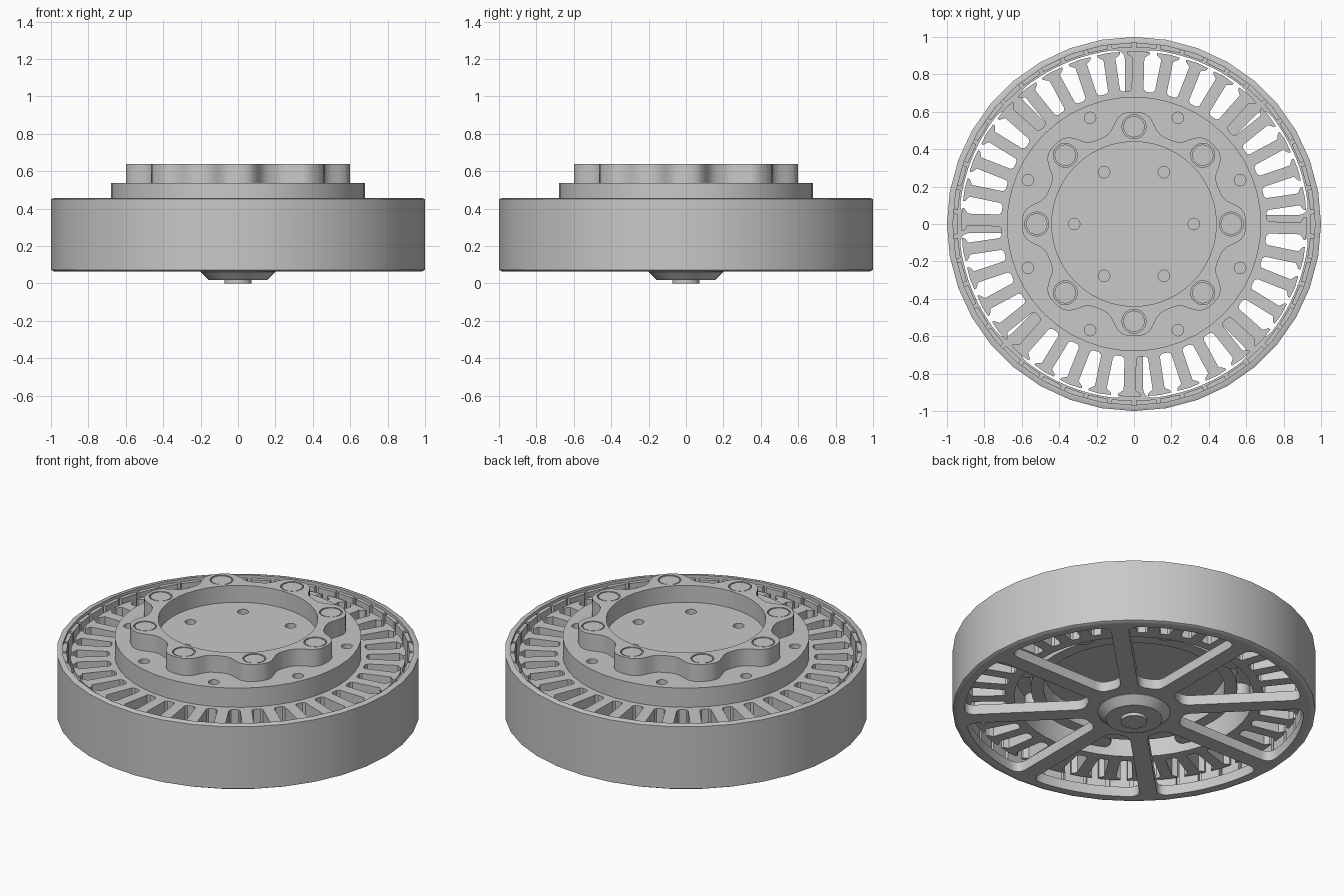
import bpy, bmesh
from math import pi, tau, cos, sin, asin, tanh, radians
from mathutils import Vector

if "Cube" in bpy.data.objects:
    bpy.data.objects.remove(bpy.data.objects["Cube"], do_unlink=True)

grey = bpy.data.materials.new("plain_grey")
grey.use_nodes = True
COLOUR = (0.58, 0.58, 0.58, 1)
grey.diffuse_color = COLOUR
grey.node_tree.nodes["Principled BSDF"].inputs["Base Color"].default_value = COLOUR
RIM_SIDES = 36


def finish(name, bm):
    """Turn a bmesh into a named object, smooth with sharp edges."""
    bmesh.ops.remove_doubles(bm, verts=bm.verts, dist=1e-5)
    bmesh.ops.recalc_face_normals(bm, faces=bm.faces)
    mesh = bpy.data.meshes.new(name)
    bm.to_mesh(mesh)
    bm.free()
    mesh.materials.clear()
    mesh.materials.append(grey)
    obj = bpy.data.objects.new(name, mesh)
    bpy.context.collection.objects.link(obj)
    bpy.ops.object.select_all(action='DESELECT')
    obj.select_set(True)
    bpy.context.view_layer.objects.active = obj
    bpy.ops.object.shade_smooth_by_angle(angle=radians(30))


def polar(r, a):
    return Vector((r * cos(a), r * sin(a)))


def circle(r, sides, centre=(0, 0)):
    return [Vector(centre) + polar(r, tau * i / sides) for i in range(sides)]


def ring_of(count, r, start=0):
    return [polar(r, start + tau * i / count) for i in range(count)]


def plate(name, loops, z0, z1):
    """Extrude flat outlines; loops inside other loops become holes."""
    curve = bpy.data.curves.new(name, 'CURVE')
    curve.dimensions = '2D'
    curve.fill_mode = 'BOTH'
    curve.extrude = (z1 - z0) / 2
    for loop in loops:
        spline = curve.splines.new('POLY')
        spline.points.add(len(loop) - 1)
        for point, p in zip(spline.points, loop):
            point.co = (p[0], p[1], 0, 1)
        spline.use_cyclic_u = True
    temp = bpy.data.objects.new(name + "_outline", curve)
    bpy.context.collection.objects.link(temp)
    graph = bpy.context.evaluated_depsgraph_get()
    mesh = bpy.data.meshes.new_from_object(temp.evaluated_get(graph))
    bm = bmesh.new()
    bm.from_mesh(mesh)
    bpy.data.objects.remove(temp, do_unlink=True)
    bpy.data.curves.remove(curve)
    bpy.data.meshes.remove(mesh)
    bmesh.ops.translate(bm, verts=bm.verts, vec=(0, 0, (z0 + z1) / 2))
    finish(name, bm)


def lathe(name, profile, sides, closed=True):
    """Spin an (r, z) profile around the z axis."""
    bm = bmesh.new()
    verts = [bm.verts.new((r, 0, z)) for r, z in profile]
    pairs = list(zip(verts, verts[1:]))
    if closed:
        pairs.append((verts[-1], verts[0]))
    edges = [bm.edges.new(pair) for pair in pairs]
    bmesh.ops.spin(bm, geom=verts + edges, cent=(0, 0, 0), axis=(0, 0, 1),
                   angle=tau, steps=sides, use_duplicate=False)
    finish(name, bm)


def bezier(a, b, c, n=5):
    return [a.lerp(b, i / n).lerp(b.lerp(c, i / n), i / n) for i in range(n + 1)]


# Rotor shell with chamfered bottom and top edges
lathe("rotor_shell", [(0.968, 0.065), (0.985, 0.065), (1, 0.073), (1, 0.451),
                      (0.985, 0.457), (0.968, 0.457)], RIM_SIDES)


# Rotor base: eight spokes left by rounded pie-shaped openings
def opening(start, r_in=0.27, r_out=0.935, half=0.048):
    step = tau / 8

    def edge(r, side):
        a = asin(half / r)
        return polar(r, start + (a if side == 0 else step - a))

    a_out = asin(half / r_out)
    first, last = start + a_out + 0.07, start + step - a_out - 0.07
    arc = [polar(r_out, first + (last - first) * i / 8) for i in range(9)]
    inner_mid = polar(r_in, start + step / 2)
    loop = bezier(edge(r_out - 0.06, 0), edge(r_out, 0), arc[0])
    loop += arc[1:-1]
    loop += bezier(arc[-1], edge(r_out, 1), edge(r_out - 0.06, 1))
    loop += bezier(edge(r_in + 0.05, 1), edge(r_in, 1), inner_mid)
    loop += bezier(inner_mid, edge(r_in, 0), edge(r_in + 0.05, 0))[1:]
    return loop


plate("rotor_spokes", [circle(0.968, RIM_SIDES)] +
      [opening(tau * k / 8) for k in range(8)], 0.065, 0.125)

# Conical boss and shaft end under the rotor
lathe("rotor_boss", [(0, 0.018), (0.155, 0.018), (0.2, 0.062), (0.2, 0.07), (0, 0.07)], 36, False)
plate("shaft_end", [circle(0.073, 24)], 0, 0.06)

# Ring of magnets lining the shell
MAGNETS = 46
bm = bmesh.new()
for k in range(MAGNETS):
    mid, half = tau * k / MAGNETS, 0.42 * tau / MAGNETS
    outline = [polar(0.945, mid - half), polar(0.969, mid - half),
               polar(0.969, mid + half), polar(0.945, mid + half)]
    face = bm.faces.new([bm.verts.new((p.x, p.y, 0.125)) for p in outline])
    top = bmesh.ops.extrude_face_region(bm, geom=[face], use_keep_orig=True)["geom"]
    bmesh.ops.translate(bm, vec=(0, 0, 0.315),
                        verts=[v for v in top if isinstance(v, bmesh.types.BMVert)])
finish("magnets", bm)

# Stator: T-shaped teeth around a ring
TEETH = 36
half_tooth = [(0.71, 0.042), (0.722, 0.032), (0.89, 0.032), (0.908, 0.06), (0.92, 0.062)]
tooth = [(u, -v) for u, v in half_tooth] + [(0.925, 0)] + half_tooth[::-1]
stator = []
for k in range(TEETH):
    a = tau * k / TEETH - radians(1.5)
    out, side = polar(1, a), polar(1, a + pi / 2)
    stator += [out * u + side * v for u, v in tooth]
    stator.append(polar(0.709, a + pi / TEETH))
plate("stator", [stator, circle(0.66, 48)], 0.16, 0.42)

# Stator carrier: solid core, bearing ring and screw bosses below
plate("carrier_core", [circle(0.665, 48)], 0.32, 0.47)
plate("bearing_ring", [circle(0.57, 48), circle(0.5, 48)], 0.215, 0.33)
for n, c in enumerate(ring_of(8, 0.614, pi / 8)):
    plate(f"screw_boss_{n + 1}", [circle(0.06, 20, c)], 0.21, 0.33)

# Mounting flange with two rings of small holes
holes = [circle(0.031, 16, c) for c in ring_of(8, 0.614, pi / 8) + ring_of(6, 0.32)]
plate("flange", [circle(0.68, 48)] + holes, 0.41, 0.537)

# Scalloped mounting ring with eight flush pins
lobes = [polar(0.545 + 0.055 * tanh(1.6 * cos(8 * a)) / tanh(1.6), a)
         for a in (tau * i / 128 for i in range(128))]
pins = ring_of(8, 0.52)
plate("mounting_ring", [lobes, circle(0.44, 48)] +
      [circle(0.064, 24, c) for c in pins], 0.537, 0.64)
for n, c in enumerate(pins):
    plate(f"pin_{n + 1}", [circle(0.057, 24, c)], 0.53, 0.638)
